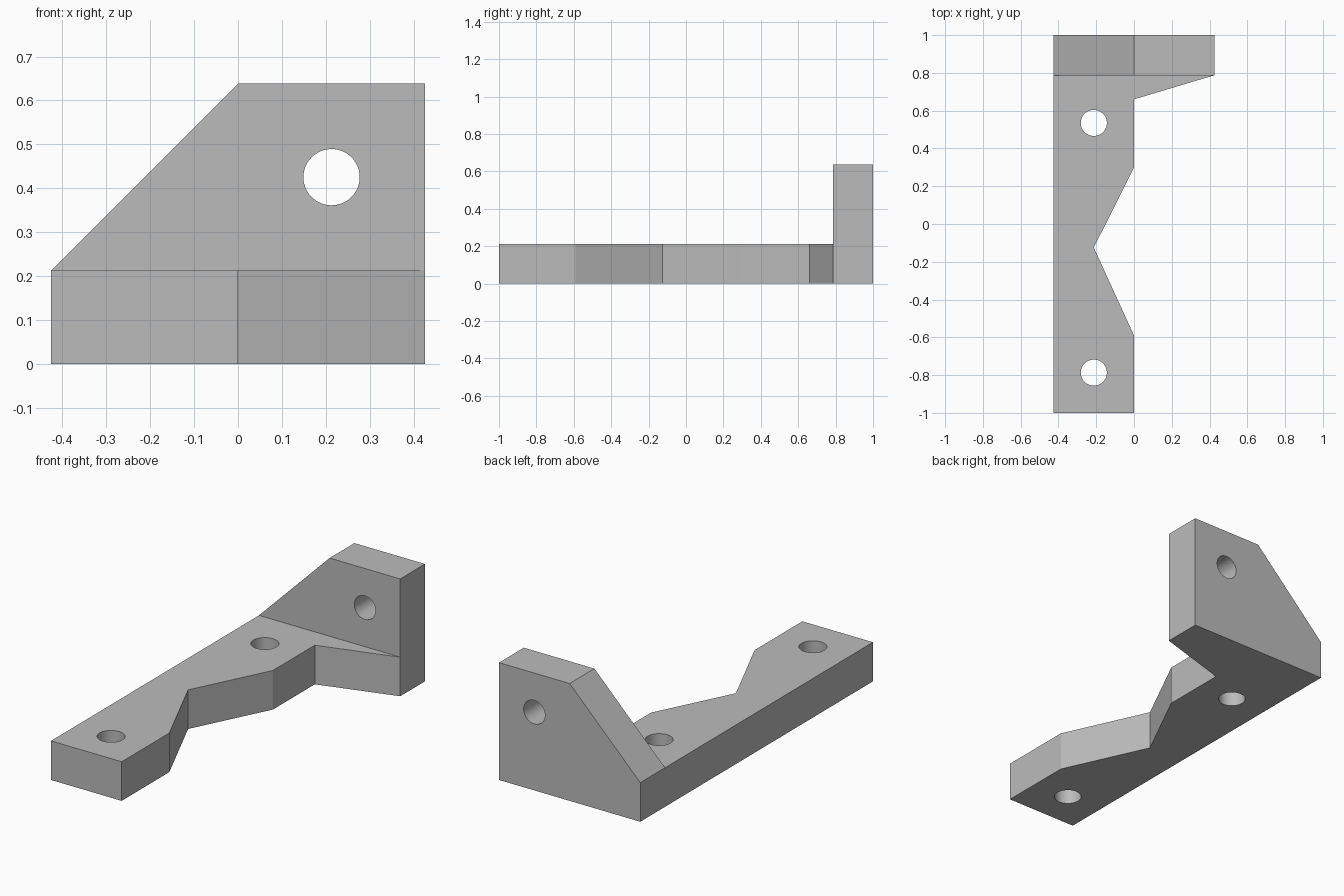
import bpy
import bmesh
import math
from mathutils import Vector

cube = bpy.data.objects.get("Cube")
if cube:
    bpy.data.objects.remove(cube, do_unlink=True)

grey = bpy.data.materials.new("plain grey")
grey.use_nodes = True
colour = (0.5, 0.5, 0.5, 1)
grey.diffuse_color = colour
grey.node_tree.nodes["Principled BSDF"].inputs["Base Color"].default_value = colour

U = 2 / 9.4       # base module: plate thickness
W = 0.425         # half width


def prism(name, points, depth):
    """Extrude a closed outline of 3D points along a vector."""
    bm = bmesh.new()
    face = bm.faces.new([bm.verts.new(p) for p in points])
    extruded = bmesh.ops.extrude_face_region(bm, geom=[face])["geom"]
    verts = [v for v in extruded if isinstance(v, bmesh.types.BMVert)]
    bmesh.ops.translate(bm, verts=verts, vec=Vector(depth))
    bmesh.ops.recalc_face_normals(bm, faces=bm.faces)
    mesh = bpy.data.meshes.new(name)
    bm.to_mesh(mesh)
    bm.free()
    mesh.materials.append(grey)
    obj = bpy.data.objects.new(name, mesh)
    bpy.context.collection.objects.link(obj)
    return obj


def combine(target, other, operation):
    """Apply a boolean and discard the helper."""
    mod = target.modifiers.new("boolean", "BOOLEAN")
    mod.object = other
    mod.operation = operation
    mod.solver = "EXACT"
    bpy.context.view_layer.objects.active = target
    bpy.ops.object.modifier_apply(modifier=mod.name)
    bpy.data.objects.remove(other, do_unlink=True)


def drill(target, location, radius, rotation=(0, 0, 0)):
    bpy.ops.mesh.primitive_cylinder_add(
        vertices=64, radius=radius, depth=0.6, location=location, rotation=rotation)
    cutter = bpy.context.object
    cutter.hide_render = True
    cutter.data.materials.append(grey)
    combine(target, cutter, "DIFFERENCE")


# Base plate with the notched edge and the flared foot under the wall
wall_front = 1 - U
plan = [(-W, -1), (0, -1), (0, -0.59), (-U, -0.125), (0, 0.3),
        (0, 0.66), (W, wall_front), (-W, wall_front)]
bracket = prism("bracket", [(x, y, 0) for x, y in plan], (0, 0, U))

# Upright wall with one sloping corner
outline = [(-W, 0), (W, 0), (W, 3 * U), (0, 3 * U), (-W, U)]
wall = prism("upright_wall", [(x, wall_front, z) for x, z in outline], (0, U, 0))
combine(bracket, wall, "UNION")

# Bolt holes through the plate and the wall
for y in (-0.787, 0.535):
    drill(bracket, (-U, y, U / 2), 0.069)
drill(bracket, (U, 1 - U / 2, 2 * U), 0.064, (math.pi / 2, 0, 0))

# Crisp edges, round bores
bpy.ops.object.select_all(action="DESELECT")
bracket.select_set(True)
bpy.context.view_layer.objects.active = bracket
bpy.ops.object.shade_smooth_by_angle(angle=math.radians(20))
